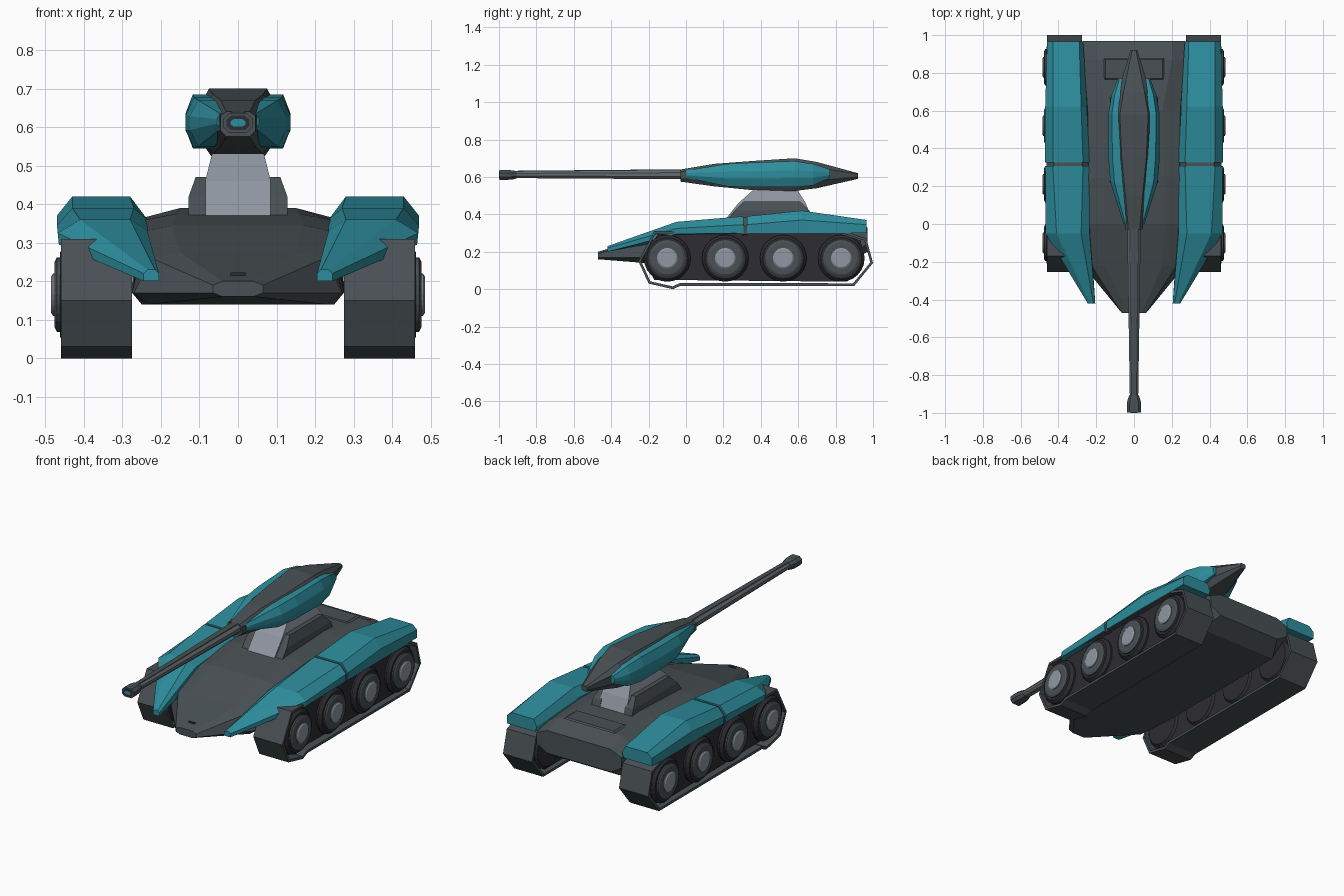
import bpy, bmesh, math

cube = bpy.data.objects.get("Cube")
if cube:
    bpy.data.objects.remove(cube, do_unlink=True)


def material(name, r, g, b):
    mat = bpy.data.materials.new(name)
    mat.use_nodes = True
    mat.diffuse_color = (r, g, b, 1)
    mat.node_tree.nodes["Principled BSDF"].inputs["Base Color"].default_value = (r, g, b, 1)
    return mat


teal = material("teal armour", .027, .27, .34)
steel = material("dark steel", .065, .08, .087)
rubber = material("wheel black", .026, .025, .032)
light = material("light metal", .28, .31, .36)
medium = material("barrel grey", .13, .15, .165)


def loft(name, rings, mat, closed=True):
    """Skin a list of equal-length point rings into one object."""
    bm = bmesh.new()
    loops = [[bm.verts.new(p) for p in ring] for ring in rings]
    for a, b in zip(loops, loops[1:]):
        for i in range(len(a)):
            j = (i + 1) % len(a)
            bm.faces.new((a[i], a[j], b[j], b[i]))
    if closed:
        bm.faces.new(loops[0])
        bm.faces.new(loops[-1])
    bmesh.ops.recalc_face_normals(bm, faces=bm.faces)
    mesh = bpy.data.meshes.new(name)
    bm.to_mesh(mesh)
    bm.free()
    mesh.materials.append(mat)
    obj = bpy.data.objects.new(name, mesh)
    bpy.context.collection.objects.link(obj)
    return obj


def pair(name, rings, mat, closed=True):
    """Build the part on both sides of the vehicle."""
    objs = []
    for side, s in (("left", 1), ("right", -1)):
        flipped = [[(s * x, y, z) for x, y, z in ring] for ring in rings]
        objs.append(loft(side + "_" + name, flipped, mat, closed))
    return objs


def eight(y, bottom, chine, shoulder, top):
    """Symmetric eight-sided section from four (x, z) points."""
    half = (bottom, chine, shoulder, top)
    return [(x, y, z) for x, z in half] + [(-x, y, z) for x, z in reversed(half)]


def section(y, *points):
    return [(x, y, z) for x, z in points]


def slab(x0, x1, y0, y1, z):
    return [(x0, y0, z), (x1, y0, z), (x1, y1, z), (x0, y1, z)]


def profile(x, points):
    return [(x, y, z) for y, z in points]


# Hull
low, side = (.25, .14), (.275, .17)
loft("hull", [
    eight(-.47, (.04, .16), (.065, .17), (.065, .19), (.04, .2)),
    eight(-.22, (.23, .14), (.27, .17), (.225, .26), (.15, .275)),
    eight(0, low, side, (.24, .33), (.17, .345)),
    eight(.25, low, side, (.24, .36), (.16, .375)),
    eight(.6, low, side, (.245, .365), (.15, .39)),
    eight(.87, low, (.275, .19), (.265, .33), (.2, .37)),
    eight(.97, (.2, .2), (.27, .24), (.27, .3), (.2, .33)),
], steel)
loft("rear_deck_panel", [
    slab(-.16, .16, .76, .88, .375), slab(-.15, .15, .77, .87, .382)], steel)
loft("nose_slot", [slab(-.02, .02, -.42, -.41, .21), slab(-.02, .02, -.42, -.41, .222)], rubber)

# Fenders, split by a narrow joint
joint = ((.235, .28), (.235, .36), (.27, .39), (.43, .39), (.47, .345), (.465, .3))
pair("front_fender", [
    section(-.42, (.205, .2), (.205, .22), (.215, .23), (.235, .23), (.245, .22), (.245, .2)),
    section(-.05, (.23, .27), (.235, .33), (.28, .36), (.41, .36), (.468, .325), (.465, .295)),
    section(.308, *joint)], teal)
pair("rear_fender", [
    section(.325, *joint),
    section(.62, (.24, .3), (.25, .37), (.28, .42), (.43, .42), (.47, .37), (.465, .3)),
    section(.965, (.28, .3), (.27, .33), (.29, .37), (.43, .37), (.46, .345), (.46, .3))], teal)
inset = [(x + (.006 if x < .3 else -.006), z - .008) for x, z in joint]
pair("fender_joint", [section(y, *inset) for y in (.3, .33)], steel)

# Track belts and inner track bodies
belt = ((-.255, .15), (-.2, .03), (-.07, 0), (-.03, .018), (.9, .018),
        (1, .14), (.965, .27), (.85, .31), (-.17, .31))
for obj in pair("track_belt", [profile(.275, belt), profile(.46, belt)], steel, False):
    mod = obj.modifiers.new("thickness", "SOLIDIFY")
    mod.thickness = .015
    mod.offset = -1
body = ((-.23, .17), (-.17, .05), (.86, .04), (.95, .13), (.935, .26), (.83, .295), (-.15, .295))
pair("track_body", [profile(.295, body), profile(.435, body)], rubber)


# Road wheels
def disc(name, y, steps, mat):
    rings = [[(x, y + r * math.cos(math.tau * k / 24), .165 + r * math.sin(math.tau * k / 24))
              for k in range(24)] for x, r in steps]
    pair(name, rings, mat)


for n in range(4):
    y = -.1 + .31 * n
    disc(f"tyre_{n + 1}", y, ((.283, .11), (.3, .125), (.445, .125), (.462, .11)), rubber)
    disc(f"rim_{n + 1}", y, ((.45, .097), (.47, .097), (.476, .085)), steel)
    disc(f"hub_{n + 1}", y, ((.46, .055), (.48, .055), (.485, .047)), light)

# Turret mount
loft("turret_pedestal", [
    slab(-.085, .085, .2, .68, .36),
    slab(-.085, .085, .28, .64, .46),
    slab(-.065, .065, .37, .59, .54)], light)
pair("mount_bracket", [
    slab(.075, .128, .21, .68, .36),
    slab(.075, .128, .26, .66, .42),
    slab(.08, .11, .31, .61, .47)], steel)

# Turret body
loft("turret", [
    eight(-.03, (.03, .575), (.045, .59), (.045, .63), (.03, .64)),
    eight(.15, (.045, .55), (.07, .59), (.07, .635), (.045, .67)),
    eight(.35, (.065, .53), (.095, .575), (.095, .65), (.065, .685)),
    eight(.58, (.07, .525), (.1, .57), (.1, .655), (.075, .7)),
    eight(.7, (.055, .54), (.085, .58), (.085, .65), (.055, .68)),
    eight(.92, (.01, .59), (.018, .6), (.018, .615), (.01, .62)),
], steel)


# Side armour pods on the turret
def pod(y, inner, outer, low, high):
    mid, rise = (inner + outer * 2) / 3, (high - low) * .35
    return section(y, (inner, low), (mid, low), (outer, low + rise),
                   (outer, high - rise), (mid, high), (inner, high))


pair("turret_pod", [
    pod(0, .03, .055, .595, .635),
    pod(.22, .06, .125, .55, .67),
    pod(.35, .07, .136, .545, .677),
    pod(.58, .08, .136, .545, .685),
    pod(.68, .07, .12, .555, .67),
    pod(.77, .06, .085, .595, .64)], teal)


# Gun barrel, muzzle and bore
def tube(y, x, z0, z1):
    c = (z1 - z0) * .3
    return eight(y, (x * .6, z0), (x, z0 + c), (x, z1 - c), (x * .6, z1))


loft("barrel", [tube(-.93, .022, .594, .63), tube(-.02, .036, .588, .638)], medium)
loft("barrel_top_strip", [
    section(-.92, (-.012, .625), (.012, .625), (.012, .633), (-.012, .633)),
    section(-.02, (-.018, .633), (.018, .633), (.018, .641), (-.018, .641))], steel)
loft("muzzle", [
    tube(-.998, .038, .585, .637), tube(-.95, .038, .585, .637),
    tube(-.925, .032, .587, .635), tube(-.905, .024, .592, .631)], steel)
loft("muzzle_ring", [tube(-.999, .03, .592, .63), tube(-.99, .03, .592, .63)], rubber)
loft("muzzle_bore", [tube(-1, .019, .601, .621), tube(-.99, .019, .601, .621)], teal)
